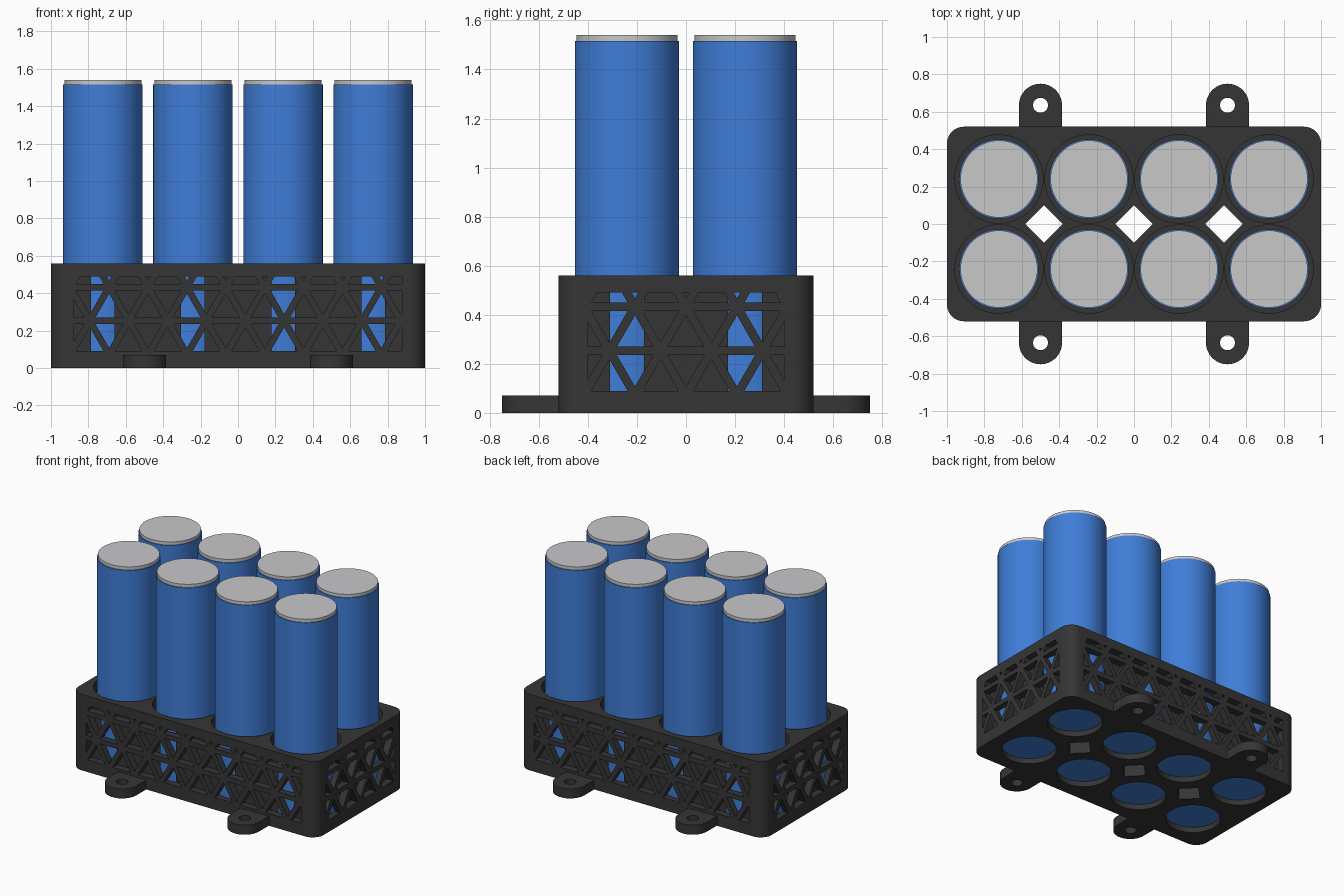
import bpy, bmesh, math
from mathutils import Matrix, Vector

if "Cube" in bpy.data.objects:
    bpy.data.objects.remove(bpy.data.objects["Cube"])


def material(name, rgb):
    m = bpy.data.materials.new(name)
    m.use_nodes = True
    m.diffuse_color = (*rgb, 1)
    m.node_tree.nodes["Principled BSDF"].inputs["Base Color"].default_value = (*rgb, 1)
    return m


charcoal = material("charcoal plastic", (0.036, 0.036, 0.036))
blue = material("blue wrap", (0.05, 0.205, 0.68))
silver = material("silver metal", (0.58, 0.58, 0.59))


def add_prism(bm, outline, low, high, matrix=Matrix()):
    """Closed prism over a 2D outline, moved by a matrix."""
    base = [bm.verts.new(matrix @ Vector((x, y, low))) for x, y in outline]
    top = [bm.verts.new(matrix @ Vector((x, y, high))) for x, y in outline]
    bm.faces.new(base[::-1])
    bm.faces.new(top)
    n = len(outline)
    for i in range(n):
        j = (i + 1) % n
        bm.faces.new((base[i], base[j], top[j], top[i]))


def make_object(name, bm, mat=None):
    bmesh.ops.recalc_face_normals(bm, faces=bm.faces)
    mesh = bpy.data.meshes.new(name)
    bm.to_mesh(mesh)
    bm.free()
    obj = bpy.data.objects.new(name, mesh)
    bpy.context.collection.objects.link(obj)
    if mat:
        mesh.materials.append(mat)
    return obj


def prism(name, outline, low, high, mat=None):
    bm = bmesh.new()
    add_prism(bm, outline, low, high)
    return make_object(name, bm, mat)


def arc(cx, cy, r, start, end, steps):
    angles = [math.radians(start + (end - start) * i / steps) for i in range(steps + 1)]
    return [(cx + r * math.cos(a), cy + r * math.sin(a)) for a in angles]


def circle(cx, cy, r, sides=64):
    return arc(cx, cy, r, 0, 360, sides)[:-1]


def cut(obj, bm):
    """Subtract the prisms in bm from the object."""
    cutter = make_object("cutter", bm)
    cutter.hide_render = True
    mod = obj.modifiers.new("cut", "BOOLEAN")
    mod.operation = "DIFFERENCE"
    mod.solver = "EXACT"
    mod.object = cutter
    bpy.context.view_layer.objects.active = obj
    bpy.ops.object.modifier_apply(modifier=mod.name)
    bpy.data.objects.remove(cutter)


def smooth(obj):
    bpy.ops.object.select_all(action="DESELECT")
    obj.select_set(True)
    bpy.context.view_layer.objects.active = obj
    bpy.ops.object.shade_smooth_by_angle(angle=math.radians(30))


def clip(poly, axis, limit, sign):
    """Keep the part of a polygon where sign * coordinate <= sign * limit."""
    out = []
    for a, b in zip(poly, poly[1:] + poly[:1]):
        da, db = sign * (a[axis] - limit), sign * (b[axis] - limit)
        if da <= 0:
            out.append(a)
        if da * db < 0:
            t = da / (da - db)
            out.append(tuple(p + (q - p) * t for p, q in zip(a, b)))
    return out


HALF_X, HALF_Y, HEIGHT, FLOOR = 1.0, 0.52, 0.56, 0.04
PITCH = 0.4815
centres = [(PITCH * i, PITCH * j) for i in (-1.5, -0.5, 0.5, 1.5) for j in (-0.5, 0.5)]

# Holder body with rounded corners
R = 0.09
outline = []
for sx, sy, start in ((1, 1, 0), (-1, 1, 90), (-1, -1, 180), (1, -1, 270)):
    outline += arc(sx * (HALF_X - R), sy * (HALF_Y - R), R, start, start + 90, 10)
holder = prism("holder_body", outline, 0, HEIGHT, charcoal)

# Cell pockets
bm = bmesh.new()
for x, y in centres:
    add_prism(bm, circle(x, y, 0.236), FLOOR, 1)
cut(holder, bm)

# Floor openings and diamond shafts between the cells
bm = bmesh.new()
for x, y in centres:
    add_prism(bm, circle(x, y, 0.185), -0.1, 0.2)
for i in (-1, 0, 1):
    add_prism(bm, circle(i * PITCH, 0, 0.1, 4), -0.1, 1)
cut(holder, bm)

# Triangular lattice recessed into all four walls
ROW, RIB, DEPTH = 0.18, 0.0175, 0.052
SIDE = ROW * 2 / math.sqrt(3)
half = SIDE / 2 - RIB * math.sqrt(3)


def add_lattice(bm, turn, wall, limit, phase):
    # Maps outline (u, z) and outward distance onto the wall
    to_wall = Matrix.Rotation(turn, 4, "Z") @ Matrix.Rotation(math.pi / 2, 4, "X")
    for row in range(3):
        z = 0.0725 + row * ROW
        for k in range(-12, 13):
            u = phase + k * SIDE / 2
            if (k + row) % 2:
                tri = [(u - half, z + RIB), (u + half, z + RIB), (u, z + ROW - 2 * RIB)]
            else:
                tri = [(u, z + 2 * RIB), (u + half, z + ROW - RIB), (u - half, z + ROW - RIB)]
            for axis, value, sign in ((0, limit, 1), (0, -limit, -1), (1, 0.49, 1)):
                tri = clip(tri, axis, value, sign)
            if len(tri) > 2:
                add_prism(bm, tri, wall - DEPTH, wall + 0.1, to_wall)


bm = bmesh.new()
for flip in (0, math.pi):
    add_lattice(bm, flip, HALF_Y, 0.877, -0.065)
    add_lattice(bm, flip + math.pi / 2, HALF_X, 0.402, 0)
cut(holder, bm)
smooth(holder)

# Mounting tabs with screw holes
for side, sy in (("front", -1), ("back", 1)):
    for hand, x in (("right", -0.5), ("left", 0.5)):
        shape = [(x + 0.115, 0.51)] + arc(x, 0.635, 0.115, 0, 180, 24) + [(x - 0.115, 0.51)]
        tab = prism(f"mounting_tab_{side}_{hand}", [(u, sy * v) for u, v in shape], 0, 0.07, charcoal)
        bm = bmesh.new()
        add_prism(bm, circle(x, sy * 0.635, 0.04, 32), -0.1, 0.2)
        cut(tab, bm)
        smooth(tab)

# Cylindrical cells with metal caps
for n, (x, y) in enumerate(centres, 1):
    smooth(prism(f"cell_{n}", circle(x, y, 0.2125), FLOOR, 1.517, blue))
    smooth(prism(f"cell_cap_{n}", circle(x, y, 0.206), 1.51, 1.54, silver))
